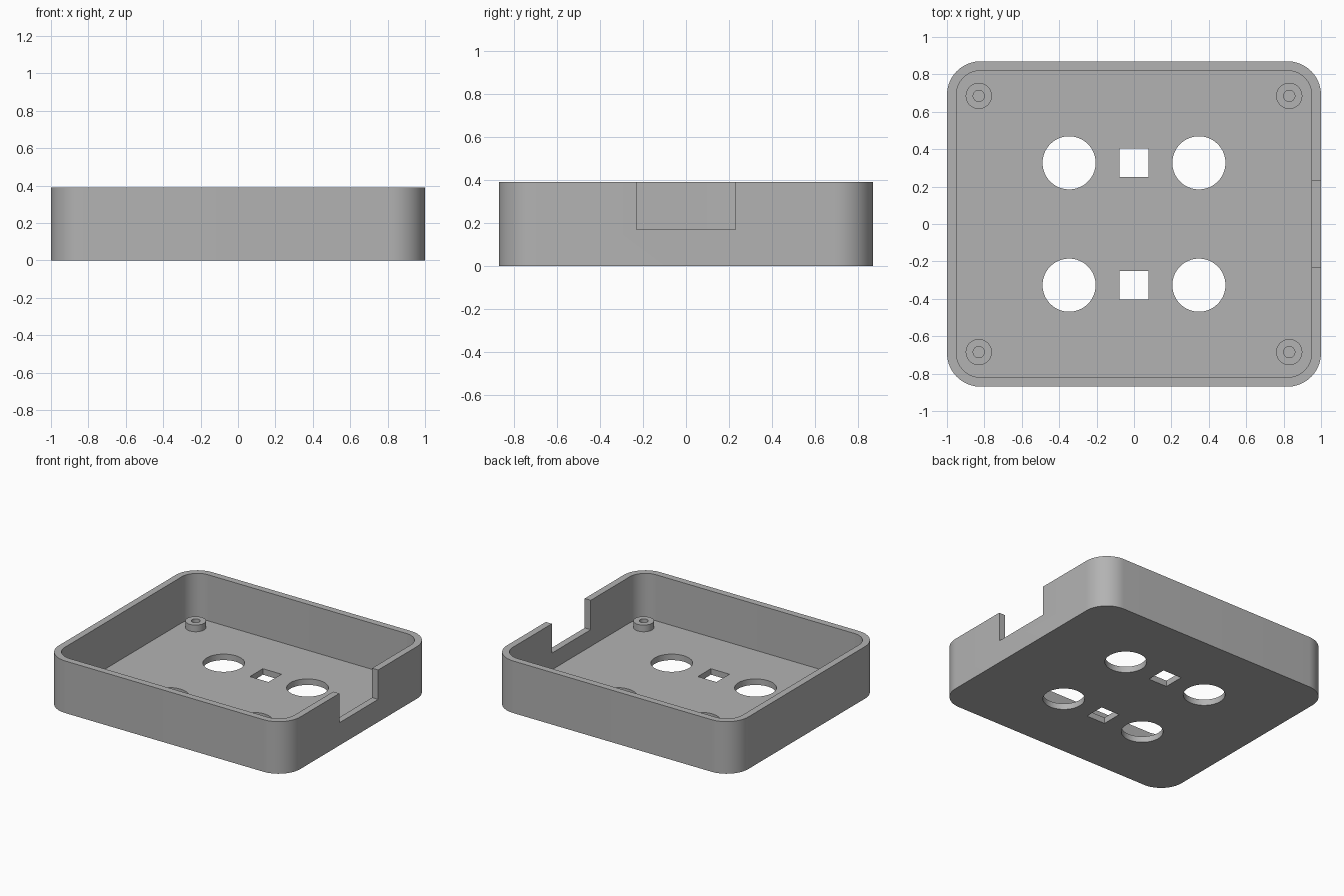
import bpy, bmesh
from math import cos, sin, pi, tau
from mathutils import Vector

if "Cube" in bpy.data.objects:
    bpy.data.objects.remove(bpy.data.objects["Cube"], do_unlink=True)

HALF_X, HALF_Y, HEIGHT = 1.0, 0.87, 0.39
WALL, FLOOR, CORNER = 0.05, 0.045, 0.18

grey = bpy.data.materials.new("mid_grey")
grey.use_nodes = True
colour = (0.45, 0.45, 0.45, 1)
grey.diffuse_color = colour
grey.node_tree.nodes["Principled BSDF"].inputs["Base Color"].default_value = colour


def make_object(name, bm):
    bmesh.ops.recalc_face_normals(bm, faces=bm.faces)
    mesh = bpy.data.meshes.new(name)
    bm.to_mesh(mesh)
    bm.free()
    mesh.materials.append(grey)
    obj = bpy.data.objects.new(name, mesh)
    bpy.context.collection.objects.link(obj)
    return obj


def prism(name, outline, z0, z1):
    """Extrude a flat outline from z0 up to z1."""
    bm = bmesh.new()
    base = bm.faces.new([bm.verts.new((x, y, z0)) for x, y in outline])
    top = bmesh.ops.extrude_face_region(bm, geom=[base])
    verts = [g for g in top["geom"] if isinstance(g, bmesh.types.BMVert)]
    bmesh.ops.translate(bm, verts=verts, vec=(0, 0, z1 - z0))
    return make_object(name, bm)


def rounded_rect(hx, hy, r, steps=16):
    points = []
    for i, (sx, sy) in enumerate([(1, 1), (-1, 1), (-1, -1), (1, -1)]):
        for k in range(steps + 1):
            a = (i + k / steps) * pi / 2
            points.append((sx * (hx - r) + r * cos(a), sy * (hy - r) + r * sin(a)))
    return points


def circle(cx, cy, r, n=64):
    return [(cx + r * cos(tau * i / n), cy + r * sin(tau * i / n)) for i in range(n)]


def rect(x0, x1, y0, y1):
    return [(x0, y0), (x1, y0), (x1, y1), (x0, y1)]


def smooth(obj):
    bpy.ops.object.select_all(action="DESELECT")
    obj.select_set(True)
    bpy.context.view_layer.objects.active = obj
    bpy.ops.object.shade_smooth_by_angle(angle=pi / 6)


# Open tray and the shapes cut from it
tray = prism("tray", rounded_rect(HALF_X, HALF_Y, CORNER), 0, HEIGHT)
cutters = [
    prism("cavity_cutter", rounded_rect(HALF_X - WALL, HALF_Y - WALL, CORNER - WALL), FLOOR, 1),
    prism("side_notch_cutter", rect(0.9, 1.1, -0.23, 0.23), 0.17, 1),
]
for y in (-0.327, 0.327):
    cutters.append(prism("square_hole_cutter", rect(-0.077, 0.077, y - 0.077, y + 0.077), -0.1, 0.1))
    for x in (-0.347, 0.347):
        cutters.append(prism("round_hole_cutter", circle(x, y, 0.142), -0.1, 0.1))

bpy.context.view_layer.objects.active = tray
for cutter in cutters:
    cutter.hide_render = True
    mod = tray.modifiers.new("cut", "BOOLEAN")
    mod.operation = "DIFFERENCE"
    mod.solver = "EXACT"
    mod.object = cutter
    bpy.ops.object.modifier_apply(modifier=mod.name)
    bpy.data.objects.remove(cutter, do_unlink=True)
smooth(tray)

# Ring-shaped screw posts in the four corners
for side, x in (("right", -0.83), ("left", 0.83)):
    for end, y in (("front", -0.685), ("back", 0.685)):
        bm = bmesh.new()
        z0, z1 = FLOOR - 0.01, FLOOR + 0.05
        ring = [bm.verts.new((r, 0, z)) for r, z in ((0.03, z0), (0.07, z0), (0.07, z1), (0.03, z1))]
        edges = [bm.edges.new((ring[i], ring[(i + 1) % 4])) for i in range(4)]
        bmesh.ops.spin(bm, geom=ring + edges, cent=(0, 0, 0), axis=(0, 0, 1), angle=tau, steps=40)
        bmesh.ops.remove_doubles(bm, verts=bm.verts, dist=0.0001)
        bmesh.ops.translate(bm, verts=bm.verts, vec=Vector((x, y, 0)))
        smooth(make_object(f"{end}_{side}_screw_post", bm))
